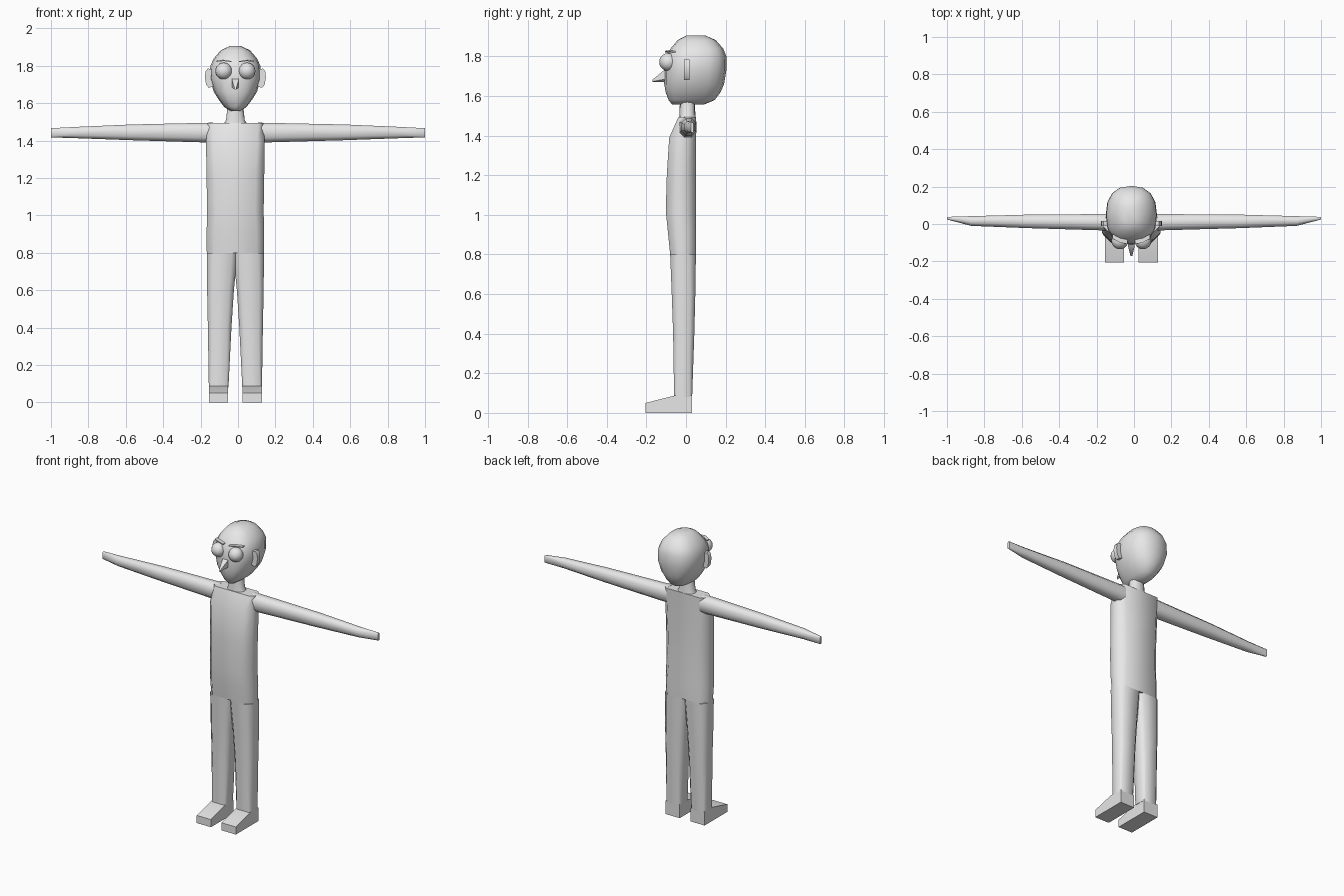
import bpy, bmesh, math
from mathutils import Matrix

CX = -0.014  # symmetry plane of the figure
grey = bpy.data.materials.new("plain_grey")
grey.diffuse_color = (0.8, 0.8, 0.8, 1)


def finish(name, bm, angle=55):
    bmesh.ops.recalc_face_normals(bm, faces=bm.faces)
    me = bpy.data.meshes.new(name)
    bm.to_mesh(me)
    bm.free()
    me.materials.append(grey)
    me.shade_smooth()
    me.set_sharp_from_angle(angle=math.radians(angle))
    ob = bpy.data.objects.new(name, me)
    bpy.context.collection.objects.link(ob)
    return ob


def loft(name, rings, angle=55):
    """Skin a list of equal-length point rings and cap both ends."""
    bm = bmesh.new()
    vs = [[bm.verts.new(p) for p in r] for r in rings]
    n = len(vs[0])
    for a, b in zip(vs, vs[1:]):
        for i in range(n):
            j = (i + 1) % n
            bm.faces.new((a[i], a[j], b[j], b[i]))
    bm.faces.new(vs[0])
    bm.faces.new(vs[-1])
    return finish(name, bm, angle)


def octagon(u0, u1, v0, v1, c):
    """Rectangle with chamfered corners."""
    return [(u0 + c, v0), (u1 - c, v0), (u1, v0 + c), (u1, v1 - c),
            (u1 - c, v1), (u0 + c, v1), (u0, v1 - c), (u0, v0 + c)]


def oval(hw, y0, y1, z, n=16, p=2.4):
    """Squarish oval ring at height z."""
    cy, hy = (y0 + y1) / 2, (y1 - y0) / 2
    pts = []
    for i in range(n):
        t = 2 * math.pi * i / n
        c, s = math.cos(t), math.sin(t)
        pts.append((CX + hw * math.copysign(abs(c) ** (2 / p), c),
                    cy + hy * math.copysign(abs(s) ** (2 / p), s), z))
    return pts


# Torso: half width, front, back, height, chamfer
torso = [(0.153, -0.08, 0.05, 0.80, 0.04), (0.154, -0.09, 0.05, 0.90, 0.04),
         (0.151, -0.102, 0.05, 1.02, 0.045), (0.154, -0.097, 0.05, 1.20, 0.045),
         (0.157, -0.085, 0.05, 1.39, 0.04), (0.15, -0.038, 0.05, 1.495, 0.025)]
loft("torso", [[(x, y, z) for x, y in octagon(CX - w, CX + w, f, b, c)]
               for w, f, b, z, c in torso])

# Neck
loft("neck", [oval(w, f, b, z, 12) for w, f, b, z in
              [(0.065, -0.035, 0.05, 1.485), (0.05, -0.033, 0.047, 1.51),
               (0.04, -0.03, 0.045, 1.60)]])

# Head
head = [(0.025, -0.07, 0.09, 1.557), (0.06, -0.088, 0.145, 1.58),
        (0.09, -0.103, 0.175, 1.62), (0.115, -0.11, 0.192, 1.66),
        (0.137, -0.11, 0.204, 1.73), (0.134, -0.105, 0.204, 1.80),
        (0.115, -0.078, 0.188, 1.84), (0.078, -0.042, 0.15, 1.883),
        (0.03, 0.0, 0.10, 1.905)]
loft("head", [oval(*r) for r in head])

# Nose: a downward wedge
loft("nose", [[(CX + dx, y, z) for dx, y, z in ring] for ring in
              [[(-0.018, -0.09, 1.74), (0.018, -0.09, 1.74),
                (0.018, -0.09, 1.685), (0, -0.09, 1.672), (-0.018, -0.09, 1.685)],
               [(-0.018, -0.118, 1.725), (0.018, -0.118, 1.725),
                (0.017, -0.118, 1.683), (0, -0.118, 1.672), (-0.017, -0.118, 1.683)],
               [(-0.005, -0.17, 1.682), (0.005, -0.17, 1.682),
                (0.005, -0.17, 1.674), (0, -0.17, 1.67), (-0.005, -0.17, 1.674)]]])

for side, s in (("left", 1), ("right", -1)):
    # Leg: inner, outer, front, back, height, chamfer
    leg = [(-0.012, 0.153, -0.08, 0.05, 0.80, 0.03),
           (0.008, 0.151, -0.072, 0.047, 0.60, 0.025),
           (0.021, 0.147, -0.065, 0.042, 0.40, 0.022),
           (0.037, 0.142, -0.06, 0.031, 0.08, 0.012)]
    loft(side + "_leg", [[(CX + s * x, y, z) for x, y in octagon(i, o, f, b, c)]
                         for i, o, f, b, z, c in leg])

    # Foot: side profile swept across its width
    profile = [(0.03, 0), (-0.205, 0), (-0.205, 0.05), (-0.06, 0.087), (0.031, 0.087)]
    loft(side + "_foot", [[(CX + s * x, y, z) for y, z in profile]
                          for x in (0.039, 0.142)], 30)

    # Arm: x, front, back, bottom, top, chamfer
    arm = [(CX * s + 0.12, -0.034, 0.053, 1.39, 1.496, 0.025),
           (CX * s + 0.157, -0.034, 0.053, 1.39, 1.495, 0.025),
           (0.57, -0.022, 0.05, 1.402, 1.486, 0.02),
           (0.87, -0.01, 0.042, 1.413, 1.473, 0.015),
           (1.0, 0.024, 0.038, 1.417, 1.466, 0.004)]
    loft(side + "_arm", [[(s * x, y, z) for y, z in octagon(f, b, z0, z1, c)]
                         for x, f, b, z0, z1, c in arm])

    # Eye
    bm = bmesh.new()
    bmesh.ops.create_uvsphere(bm, u_segments=16, v_segments=10, radius=0.045,
                              matrix=Matrix.Translation((CX + s * 0.062, -0.09, 1.772)))
    finish(side + "_eye", bm)

    # Ear: thin rounded plate
    outline = [(0.115, 1.69), (0.143, 1.682), (0.157, 1.70), (0.163, 1.74),
               (0.16, 1.77), (0.148, 1.785), (0.115, 1.78)]
    loft(side + "_ear", [[(CX + s * x, y, z) for x, z in outline]
                         for y in (-0.011, 0.017)], 40)

    # Eyebrow: thin strip lying on the forehead
    brow = [(0.02, -0.103, 1.822), (0.06, -0.096, 1.828), (0.1, -0.074, 1.824)]
    loft(side + "_eyebrow", [[(CX + s * x, y + dy, z + dz) for dy, dz in
                              ((-0.004, -0.003), (0.02, -0.003), (0.02, 0.003), (-0.004, 0.003))]
                             for x, y, z in brow])
